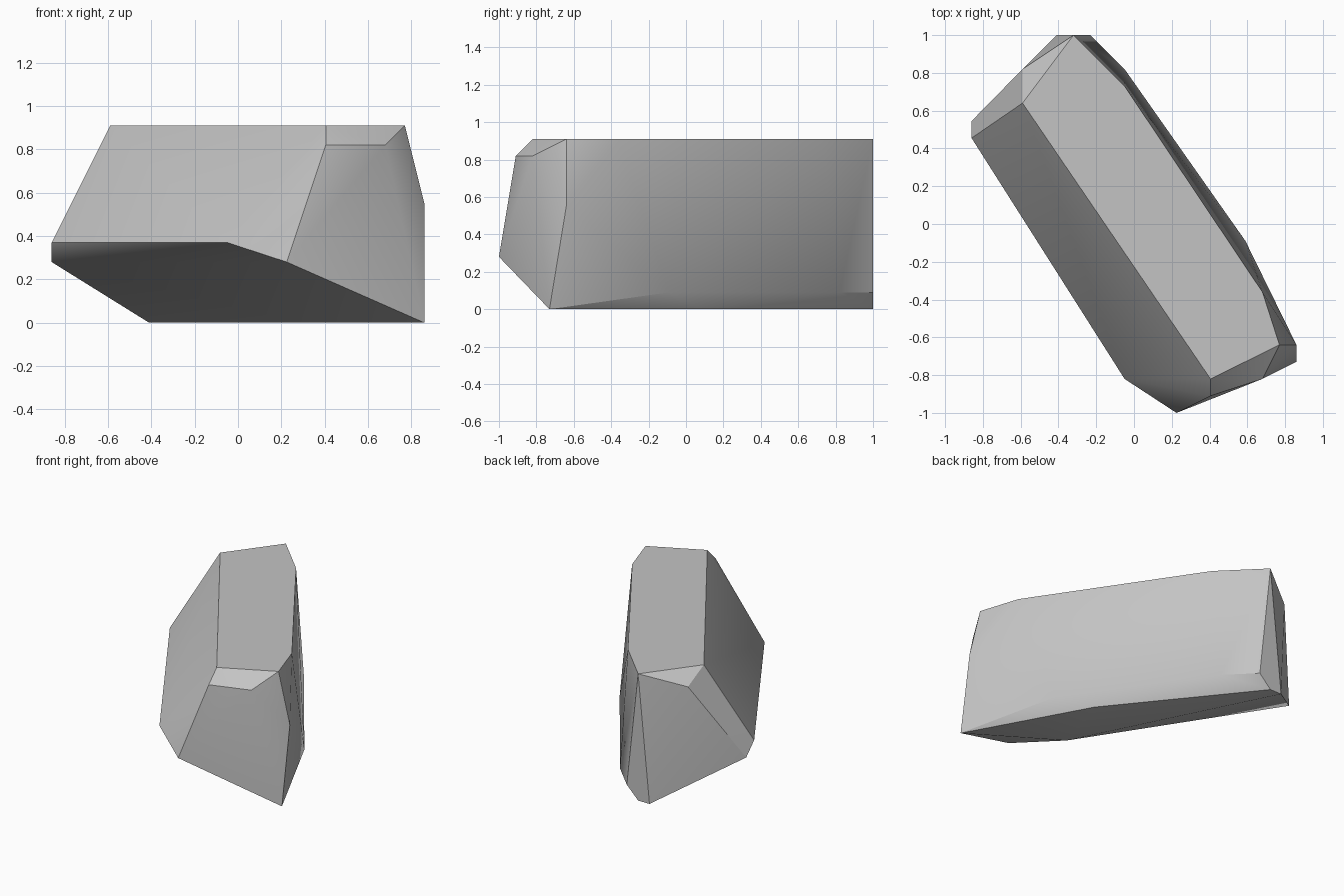
import bpy, bmesh, math

cube = bpy.data.objects.get("Cube")
if cube:
    bpy.data.objects.remove(cube, do_unlink=True)

# Single stone colour
stone = bpy.data.materials.new("stone_grey")
stone.use_nodes = True
grey = (0.55, 0.55, 0.55, 1)
stone.diffuse_color = grey
stone.node_tree.nodes["Principled BSDF"].inputs["Base Color"].default_value = grey

# Corner outlines of the boulder, grouped by height
flat_top = [(-.59, .64), (-.32, 1), (-.05, .73), (.68, -.36), (.77, -.64), (.405, -.82)]
top_chamfer = [(.405, -.91), (.68, -.82), (-.59, .82)]
left_shoulder = [(.86, -.64)]
upper_bulge = [(-.05, -.82), (-.86, .455)]
lower_bulge = [(.225, -1), (-.86, .545)]
foot_chamfer = [(-.23, 1), (-.05, .82), (.59, -.09)]
base = [(.86, -.73), (.41, .09), (-.32, 1), (-.41, 1), (.27, -.36)]
layers = [(.91, flat_top), (.82, top_chamfer), (.55, left_shoulder), (.37, upper_bulge),
          (.28, lower_bulge), (.09, foot_chamfer), (0, base)]

# Wrap the corners in a faceted hull
bm = bmesh.new()
for z, outline in layers:
    for x, y in outline:
        bm.verts.new((x, y, z))
bmesh.ops.convex_hull(bm, input=bm.verts)
loose = [v for v in bm.verts if not v.link_faces]
bmesh.ops.delete(bm, geom=loose, context='VERTS')
bmesh.ops.dissolve_limit(bm, angle_limit=math.radians(1), verts=bm.verts, edges=bm.edges)
bmesh.ops.recalc_face_normals(bm, faces=bm.faces)
mesh = bpy.data.meshes.new("boulder")
bm.to_mesh(mesh)
bm.free()
mesh.materials.append(stone)

boulder = bpy.data.objects.new("boulder", mesh)
bpy.context.collection.objects.link(boulder)
bpy.ops.object.select_all(action='DESELECT')
boulder.select_set(True)
bpy.context.view_layer.objects.active = boulder
bpy.ops.object.shade_smooth_by_angle(angle=math.radians(30))
